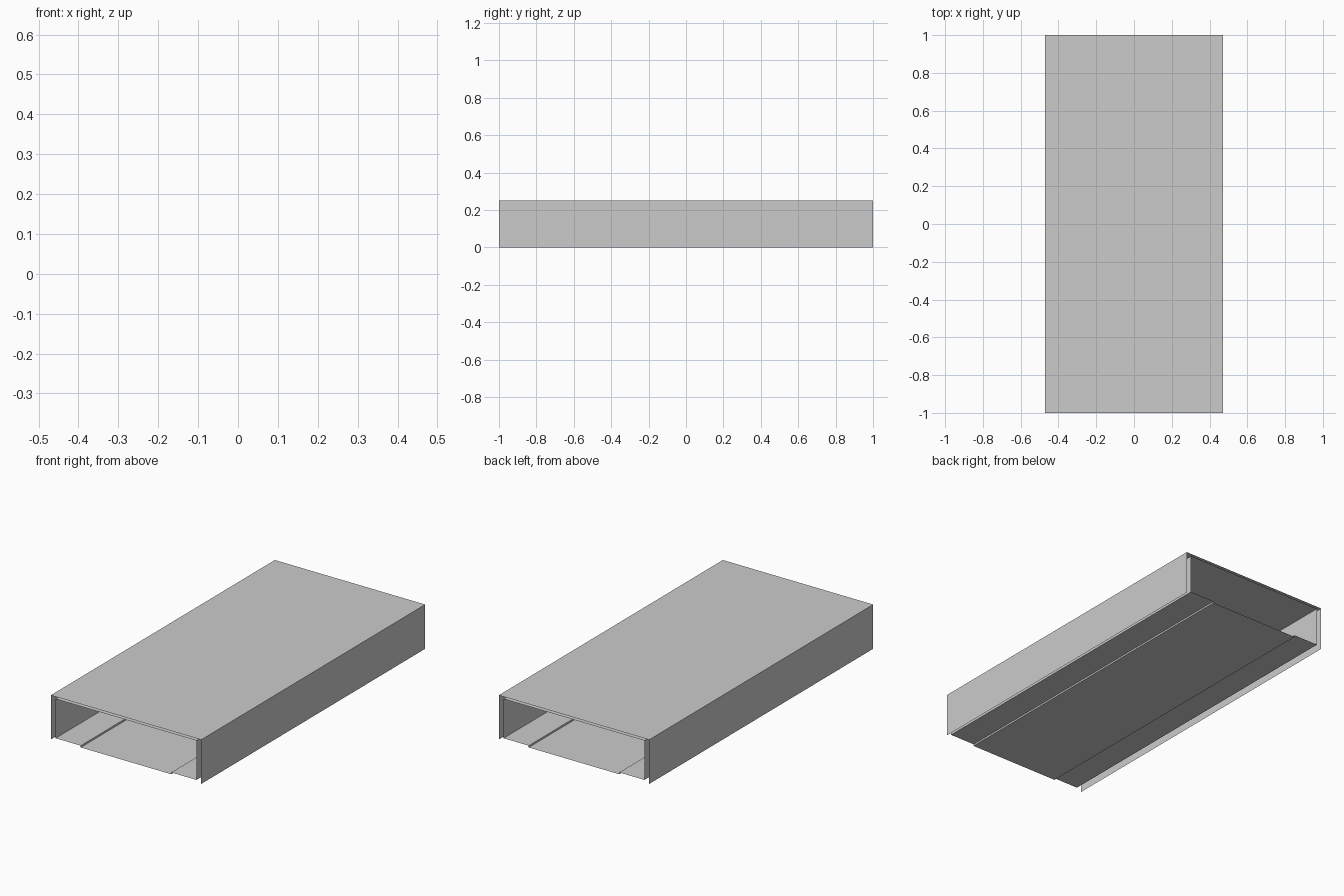
import bpy, bmesh

if "Cube" in bpy.data.objects:
    bpy.data.objects.remove(bpy.data.objects["Cube"])


def mirrored(half):
    """Complete a half profile (x >= 0 side, ordered) across x = 0."""
    return half + [(-x, z) for x, z in reversed(half)]


def sheet(name, profile, closed=False, y0=-1.0, y1=1.0):
    """Thin open-ended sheet: an x-z profile swept along y."""
    bm = bmesh.new()
    verts = [bm.verts.new((x, y0, z)) for x, z in profile]
    count = len(verts)
    edges = [bm.edges.new((verts[i], verts[(i + 1) % count]))
             for i in range(count if closed else count - 1)]
    new = bmesh.ops.extrude_edge_only(bm, edges=edges)["geom"]
    for v in new:
        if isinstance(v, bmesh.types.BMVert):
            v.co.y = y1
    bmesh.ops.recalc_face_normals(bm, faces=bm.faces)
    mesh = bpy.data.meshes.new(name)
    bm.to_mesh(mesh)
    bm.free()
    obj = bpy.data.objects.new(name, mesh)
    bpy.context.collection.objects.link(obj)
    return obj


# Outer cover: top and two side walls, open below and at both ends
sheet("outer_cover", mirrored([(0.47, 0.0), (0.47, 0.25)]))

# Inner sleeve: closed tube whose floor has a slightly lowered middle panel
sheet("inner_sleeve",
      mirrored([(0.283, 0.005), (0.283, 0.015), (0.44, 0.015), (0.44, 0.237)]),
      closed=True)
